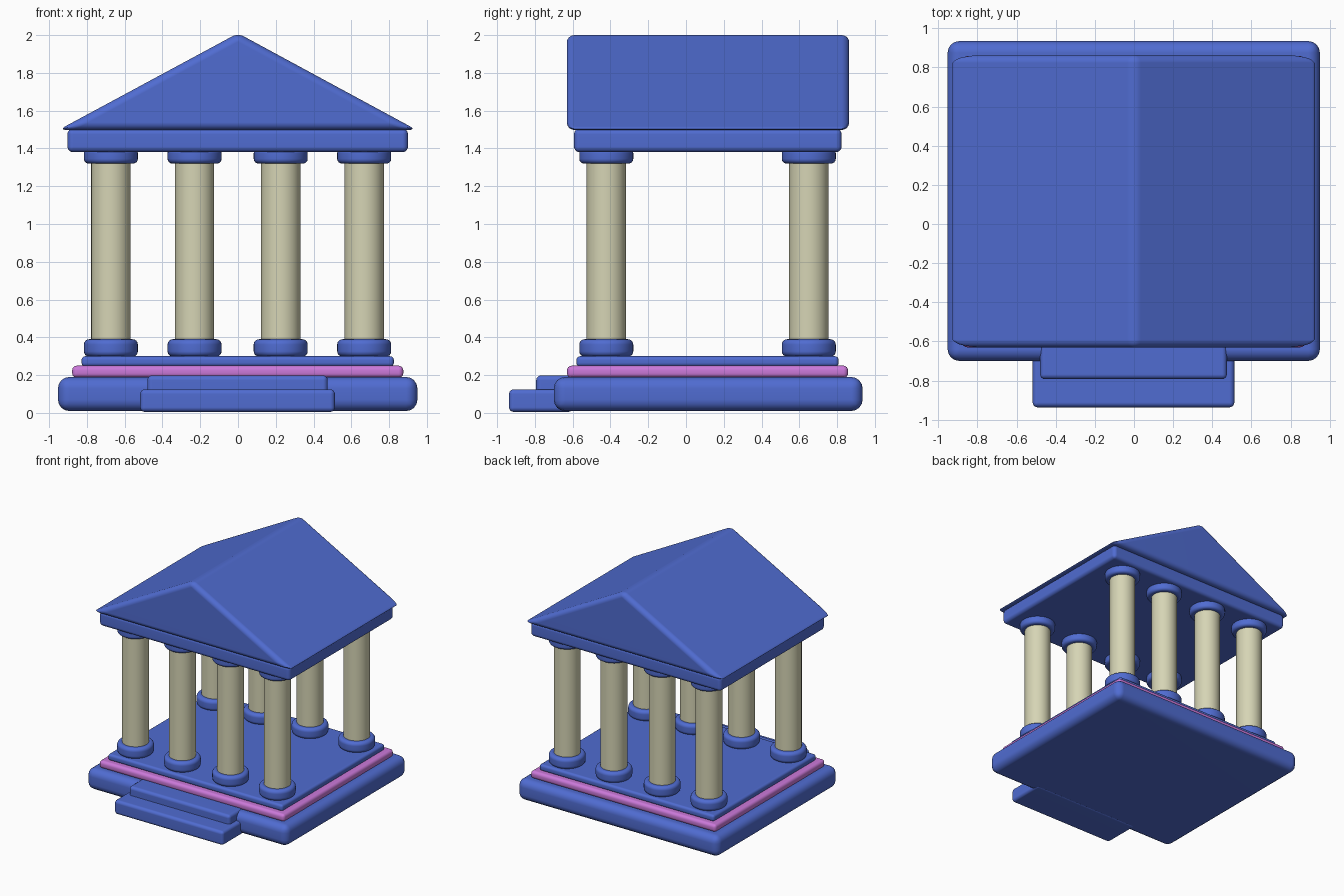
import bpy, bmesh, math
from mathutils import Matrix, Vector

if "Cube" in bpy.data.objects:
    bpy.data.objects.remove(bpy.data.objects["Cube"])


def material(name, rgb):
    m = bpy.data.materials.new(name)
    m.diffuse_color = (*rgb, 1)
    m.use_nodes = True
    m.node_tree.nodes["Principled BSDF"].inputs["Base Color"].default_value = m.diffuse_color
    return m


BLUE = material("blue", (0.08, 0.15, 0.64))
STONE = material("pale stone", (0.67, 0.66, 0.46))
PINK = material("pink", (0.60, 0.19, 0.70))


def finish(bm, name, mat, bevel, segments=4):
    """Round the sharp edges and turn the bmesh into a smooth object."""
    bmesh.ops.recalc_face_normals(bm, faces=bm.faces)
    if bevel:
        sharp = [e for e in bm.edges if e.calc_face_angle(0) > math.radians(40)]
        bmesh.ops.bevel(bm, geom=sharp, offset=bevel, segments=segments,
                        profile=0.5, affect='EDGES', clamp_overlap=True)
    mesh = bpy.data.meshes.new(name)
    bm.to_mesh(mesh)
    bm.free()
    mesh.materials.append(mat)
    ob = bpy.data.objects.new(name, mesh)
    bpy.context.collection.objects.link(ob)
    bpy.ops.object.select_all(action='DESELECT')
    ob.select_set(True)
    bpy.context.view_layer.objects.active = ob
    bpy.ops.object.shade_smooth_by_angle(angle=math.radians(40))
    ob.modifiers.new("even shading", 'WEIGHTED_NORMAL').keep_sharp = True
    return ob


def slab(name, mat, x, y, z, bevel):
    """Rounded box from (min, max) ranges."""
    bm = bmesh.new()
    size = [r[1] - r[0] for r in (x, y, z)]
    mid = Vector([(r[0] + r[1]) / 2 for r in (x, y, z)])
    bmesh.ops.create_cube(bm, size=1, matrix=Matrix.Translation(mid)
                          @ Matrix.Diagonal((*size, 1)))
    return finish(bm, name, mat, bevel)


def drum(name, mat, x, y, z, radius, bevel):
    """Upright cylinder with rounded rims."""
    bm = bmesh.new()
    bmesh.ops.create_cone(bm, cap_ends=True, segments=40, radius1=radius,
                          radius2=radius, depth=z[1] - z[0],
                          matrix=Matrix.Translation((x, y, (z[0] + z[1]) / 2)))
    return finish(bm, name, mat, bevel)


# Stepped platform
slab("base", BLUE, (-0.953, 0.95), (-0.70, 0.935), (0.01, 0.19), 0.06)
slab("pink_band", PINK, (-0.878, 0.875), (-0.63, 0.858), (0.185, 0.25), 0.025)
slab("floor", BLUE, (-0.828, 0.825), (-0.58, 0.808), (0.245, 0.30), 0.02)

# Front steps
slab("lower_step", BLUE, (-0.518, 0.513), (-0.937, -0.60), (0.005, 0.125), 0.025)
slab("upper_step", BLUE, (-0.48, 0.475), (-0.793, -0.59), (0.06, 0.198), 0.025)

# Front and back rows of columns
for row, y in (("front", -0.422), ("back", 0.65)):
    for i, x in enumerate((-0.673, -0.23, 0.226, 0.668)):
        tag = f"{row}_{i + 1}"
        drum("column_base_" + tag, BLUE, x, y, (0.298, 0.39), 0.143, 0.028)
        drum("column_" + tag, STONE, x, y, (0.37, 1.34), 0.104, 0)
        drum("column_capital_" + tag, BLUE, x, y, (1.32, 1.40), 0.143, 0.025)

# Beam slab above the columns
slab("beam", BLUE, (-0.903, 0.90), (-0.593, 0.824), (1.38, 1.505), 0.03)

# Gabled roof: triangle extruded from front to back
bm = bmesh.new()
gable = bm.faces.new([bm.verts.new((x, -0.631, z))
                      for x, z in ((-0.95, 1.498), (0.946, 1.498), (0, 2.01))])
out = bmesh.ops.extrude_face_region(bm, geom=[gable])
bmesh.ops.translate(bm, vec=(0, 1.495, 0),
                    verts=[v for v in out["geom"] if isinstance(v, bmesh.types.BMVert)])
# remove any leftover inner duplicate so that both gables stay single
bmesh.ops.remove_doubles(bm, verts=bm.verts, dist=0.0001)
if not any(all(v.co.y < 0 for v in f.verts) for f in bm.faces):
    bm.faces.new([v for v in bm.verts if v.co.y < 0])
finish(bm, "roof", BLUE, 0.04, 6)
